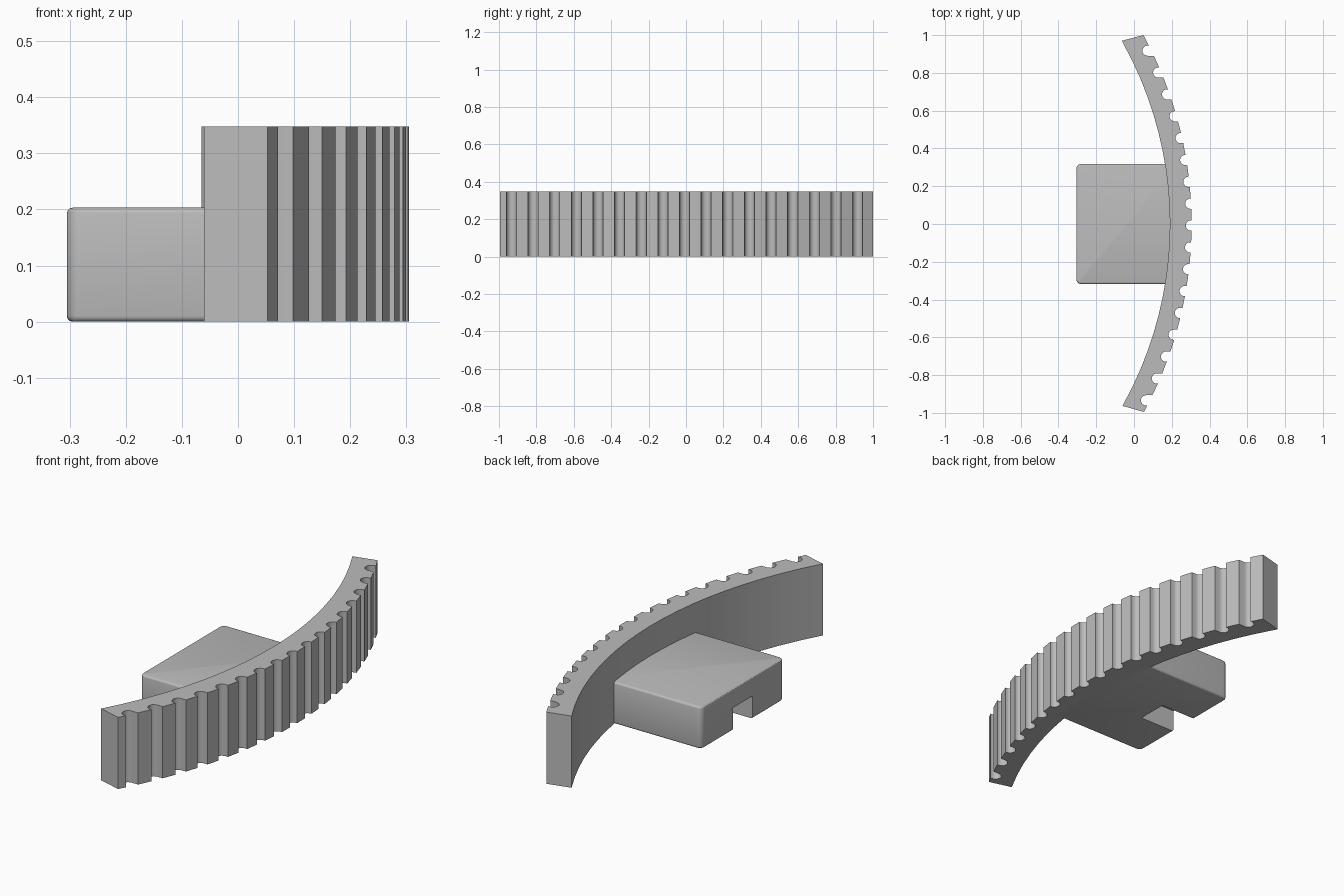
import bpy
import bmesh
from math import sqrt, sin, cos, pi, radians

if "Cube" in bpy.data.objects:
    bpy.data.objects.remove(bpy.data.objects["Cube"], do_unlink=True)

GREY = (0.5, 0.5, 0.5, 1)
grey = bpy.data.materials.new("plain grey")
grey.use_nodes = True
grey.diffuse_color = GREY
grey.node_tree.nodes["Principled BSDF"].inputs["Base Color"].default_value = GREY

CENTRE_X = -1.783
OUTER_R, INNER_R = 2.088, 1.973
BAR_HEIGHT = 0.348
GROOVES, PITCH, GROOVE_R = 17, 0.1157, 0.027


def arc_x(radius, y):
    return CENTRE_X + sqrt(radius * radius - y * y)


def add_object(name, bm):
    bmesh.ops.recalc_face_normals(bm, faces=bm.faces)
    mesh = bpy.data.meshes.new(name)
    bm.to_mesh(mesh)
    bm.free()
    obj = bpy.data.objects.new(name, mesh)
    bpy.context.collection.objects.link(obj)
    mesh.materials.append(grey)
    return obj


def box(x0, x1, y0, y1, z0, z1):
    bm = bmesh.new()
    bmesh.ops.create_cube(bm, size=1)
    for v in bm.verts:
        v.co = ((x0 + x1) / 2 + v.co.x * (x1 - x0),
                (y0 + y1) / 2 + v.co.y * (y1 - y0),
                (z0 + z1) / 2 + v.co.z * (z1 - z0))
    return bm


def activate(obj):
    bpy.ops.object.select_all(action='DESELECT')
    obj.select_set(True)
    bpy.context.view_layer.objects.active = obj


# Curved bar: grooved outer edge, plain inner edge, extruded upwards
outline = [(arc_x(OUTER_R, -0.995), -0.995)]
for i in range(GROOVES):
    y = (i - (GROOVES - 1) / 2) * PITCH - 0.008
    cx = arc_x(OUTER_R, y) - 0.004 - 0.02 * y * y
    outline.append((arc_x(OUTER_R, y - GROOVE_R), y - GROOVE_R))
    for k in range(11):
        a = -pi / 2 - pi * k / 10
        outline.append((cx + GROOVE_R * cos(a), y + GROOVE_R * sin(a)))
    outline.append((arc_x(OUTER_R, y + GROOVE_R), y + GROOVE_R))
outline.append((arc_x(OUTER_R, 1.0), 1.0))
STEPS = 20
for i in range(STEPS + 1):
    y = 0.97 - (0.97 + 0.963) * i / STEPS
    outline.append((arc_x(INNER_R, y), y))

bm = bmesh.new()
base = bm.faces.new([bm.verts.new((x, y, 0)) for x, y in outline])
top = bmesh.ops.extrude_face_region(bm, geom=[base], use_keep_orig=True)
for v in top["geom"]:
    if isinstance(v, bmesh.types.BMVert):
        v.co.z = BAR_HEIGHT
bar = add_object("curved_grooved_bar", bm)

# Mounting block: rounded upright corners, softened top and bottom rims
X0, X1, HALF_Y, TOP = -0.305, 0.22, 0.318, 0.203
bm = box(X0, X1, -HALF_Y, HALF_Y, 0, TOP)
corners = [e for e in bm.edges if all(v.co.x < 0 for v in e.verts)
           and abs(e.verts[0].co.z - e.verts[1].co.z) > 0.1]
bmesh.ops.bevel(bm, geom=corners, offset=0.025, segments=5, profile=0.5,
                affect='EDGES')
rims = [e for e in bm.edges
        if abs(e.verts[0].co.z - e.verts[1].co.z) < 0.001
        and not all(v.co.x > X1 - 0.001 for v in e.verts)]
bmesh.ops.bevel(bm, geom=rims, offset=0.01, segments=3, profile=0.5,
                affect='EDGES')
block = add_object("mounting_block", bm)

# Slot cut into the underside of the block
cutter = add_object("slot_cutter", box(-0.4, -0.11, -0.076, 0.076, -0.1, 0.11))
cutter.hide_render = True
cut = block.modifiers.new("slot", 'BOOLEAN')
cut.operation = 'DIFFERENCE'
cut.solver = 'EXACT'
cut.object = cutter
activate(block)
bpy.ops.object.modifier_apply(modifier=cut.name)
bpy.data.objects.remove(cutter, do_unlink=True)

for obj in (bar, block):
    activate(obj)
    bpy.ops.object.shade_smooth_by_angle(angle=radians(30))
